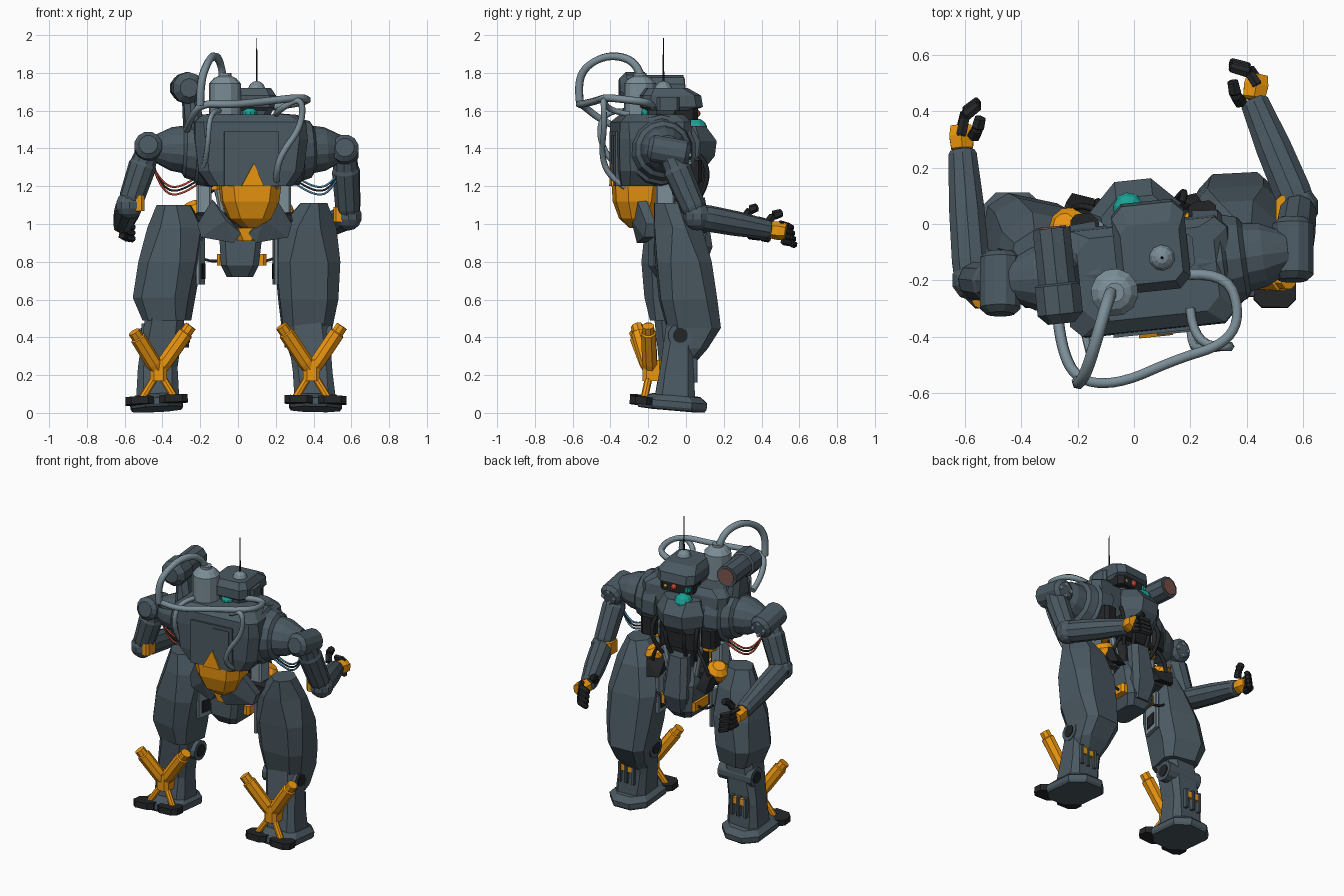
import bpy, bmesh, math
from mathutils import Matrix, Vector as V

def mat(name, *c):
    m = bpy.data.materials.new(name); m.diffuse_color = (*c, 1); return m
GREY = mat("steel", .07, .1, .122); LIGHT = mat("light_steel", .2, .27, .31)
ORANGE = mat("orange", .85, .31, .005); BLACK = mat("black", .016, .018, .02)
TEAL = mat("teal", .01, .36, .3); RED = mat("red", .55, .06, .03)
RUST = mat("rust", .2, .09, .07); BLUE = mat("blue", .05, .2, .35); YELLOW = mat("yellow", .8, .6, .05)
I = Matrix.Identity(4)
F = I          # current placement frame for all helpers

def finish(name, bm, m):
    bmesh.ops.recalc_face_normals(bm, faces=bm.faces)
    bm.transform(F)
    me = bpy.data.meshes.new(name); bm.to_mesh(me); bm.free()
    me.materials.append(m)
    bpy.context.collection.objects.link(bpy.data.objects.new(name, me))

def loft(name, secs, m=GREY):
    """Stacked chamfered rectangles: x0, x1, y0, y1, z, corner cut."""
    bm = bmesh.new(); rings = []
    for a, b, c, d, z, k in secs:
        rings.append([bm.verts.new((x, y, z)) for x, y in ((a+k, c), (b-k, c), (b, c+k), (b, d-k),
                                                           (b-k, d), (a+k, d), (a, d-k), (a, c+k))])
    for p, q in zip(rings, rings[1:]):
        for i in range(8):
            bm.faces.new((p[i], p[i-7], q[i-7], q[i]))
    bm.faces.new(rings[0]); bm.faces.new(rings[-1])
    finish(name, bm, m)

def hull(name, pts, m=GREY):
    bm = bmesh.new()
    for p in pts: bm.verts.new(p)
    bmesh.ops.convex_hull(bm, input=bm.verts)
    finish(name, bm, m)

def plate(name, outline, y, t, m=GREY):
    hull(name, [(x, y + d, z) for x, z in outline for d in (0, t)], m)

def turned(name, a, b, prof, m=GREY, n=10):
    """Turned solid along a->b; profile is (fraction along axis, radius)."""
    a, b = V(a), V(b); q = (b - a).to_track_quat('Z', 'Y'); bm = bmesh.new(); rings = []
    for t, r in prof:
        rings.append([bm.verts.new(a.lerp(b, t) + q @ V((r*math.cos(2*math.pi*(i+.5)/n), r*math.sin(2*math.pi*(i+.5)/n), 0)))
                      for i in range(n)])
    for p, s in zip(rings, rings[1:]):
        for i in range(n):
            bm.faces.new((p[i], p[i-n+1], s[i-n+1], s[i]))
    bm.faces.new(rings[0]); bm.faces.new(rings[-1])
    finish(name, bm, m)

def cyl(name, a, b, r, m=GREY, r2=None, n=10):
    turned(name, a, b, [(0, r), (1, r if r2 is None else r2)], m, n)

def ball(name, p, r, m=GREY, n=10):
    bm = bmesh.new(); bmesh.ops.create_uvsphere(bm, u_segments=n, v_segments=7, radius=r)
    bm.transform(Matrix.Translation(p)); finish(name, bm, m)

def hose(name, pts, r, m=LIGHT):
    cu = bpy.data.curves.new(name, 'CURVE'); cu.dimensions = '3D'
    cu.bevel_depth = r; cu.bevel_resolution = 1; cu.use_fill_caps = True
    s = cu.splines.new('NURBS'); s.points.add(len(pts) - 1)
    for p, c in zip(s.points, pts): p.co = (*c, 1)
    s.order_u = 3; s.use_endpoint_u = True; s.resolution_u = 5
    cu.materials.append(m); o = bpy.data.objects.new(name, cu); o.matrix_world = F.copy()
    bpy.context.collection.objects.link(o)

def turn(x, y, deg):
    p = Matrix.Translation((x, y, 0)); return p @ Matrix.Rotation(math.radians(deg), 4, 'Z') @ p.inverted()

# ---- legs: foot x, thigh yaw, foot roll, thigh and shin sections, piston hub, piston tops
legs = {
 "left": (-.43, -12, -3, [(-.49, -.26, -.18, .06, .49, .04), (-.54, -.24, -.21, .09, .61, .06), (-.51, -.2, -.22, .08, .8, .07),
                 (-.47, -.18, -.2, .04, .98, .09), (-.42, -.24, -.17, -.02, 1.1, .06)],
          [(-.54, -.31, -.17, .04, .06, .04), (-.53, -.32, -.14, .03, .24, .03), (-.49, -.28, -.17, .03, .52, .04)],
          (-.42, .22), [(-.55, -.27, .43), (-.25, -.2, .46)], -1),
 "right": (.41, 3, 1, [(.29, .46, -.09, .05, .27, .04), (.27, .49, -.09, .11, .34, .04), (.24, .5, -.1, .18, .45, .05), (.22, .53, -.14, .16, .6, .06),
                 (.2, .54, -.16, .13, .8, .07), (.22, .52, -.17, .08, .98, .09), (.33, .47, -.17, .0, 1.11, .05)],
           [(.3, .52, -.17, .05, .06, .04), (.29, .5, -.14, .04, .22, .03), (.25, .48, -.1, .05, .5, .04)],
           (.39, .22), [(.23, -.26, .46), (.55, -.2, .46)], 1)}
for side, (cx, yaw, roll, thigh, shin, hub, tops, s) in legs.items():
    F = turn(cx*.85, -.05, yaw)
    loft(side + "_thigh_armour", thigh)
    xi = thigh[-3][0 if s > 0 else 1]
    # inner thigh service panel
    loft(side + "_thigh_panel", [(xi-.012, xi+.012, -.1, .04, z, .005) for z in (.68, .93)], LIGHT)
    loft(side + "_panel_hatch", [(xi-.018, xi+.018, -.07, .02, z, .005) for z in (.71, .79)], BLACK)
    F = I
    # shin, knee discs, ankle guards
    loft(side + "_shin", shin)
    kx = -.385 if s < 0 else .37
    cyl(side + "_knee_axle", (kx-.125, -.03, .41), (kx+.125, -.03, .41), .065, GREY, n=12)
    cyl(side + "_knee_cap", (kx-.13, -.03, .41), (kx+.13, -.03, .41), .04, BLACK, n=12)
    loft(side + "_ankle_hinge", [(cx-.055, cx+.055, -.02, .055, z, .01) for z in (.235, .28)], ORANGE)
    for d in (-.05, 0, .05):
        loft(side + "_ankle_lug", [(cx+d-.01, cx+d+.01, -.02, .06, .16, .003), (cx+d-.01, cx+d+.01, -.02, .06, .29, .003)])
    # tilted foot with stepped plate and heel pads
    F = Matrix.Translation((cx, -.06, .033)) @ Matrix.Rotation(math.radians(-5), 4, 'X') @ Matrix.Rotation(math.radians(roll), 4, 'Y')
    loft(side + "_foot_plate", [(-.13, .13, -.19, .16, -.015, .07), (-.14, .14, -.2, .17, .0, .08), (-.14, .14, -.2, .17, .03, .08),
                               (-.11, .11, -.12, .13, .06, .06)])
    for d in (-1, 1):
        loft(side + "_heel_pad", [(d*.09-.075, d*.09+.075, -.24, -.12, z, .03) for z in (.0, .04)], BLACK)
    F = I
    # crossed orange stabiliser pistons
    h = (hub[0], -.19, hub[1])
    loft(side + "_piston_hub", [(h[0]-.045, h[0]+.045, -.23, -.12, z, .02) for z in (.17, .28)], ORANGE)
    for top, d in zip(tops, (-1, 1)):
        turned(side + "_piston", h, top, [(0, .035), (.2, .042), (.84, .042), (.86, .033), (1, .033)], ORANGE, 8)
        cyl(side + "_piston_foot", h, (h[0] + d*.085, -.22, .08), .02, ORANGE, n=8)
    # hip joint
    cyl(side + "_hip_axle", (.02, -.07, 1.0), (s*.3, -.07, 1.0), .06, BLACK)
    turned(side + "_hip_cap", (s*.22, -.02, 1.04), (s*.25, .0, 1.11), [(0, .07), (.6, .07), (1, .04)], ORANGE)
    hull(side + "_hip_block", [(s*x, y, z) for x, y, z in ((.14, .02, .98), (.24, .06, .96), (.27, .0, 1.08), (.15, -.02, 1.1),
                                                          (.14, .09, .96), (.22, .11, .95), (.24, .08, 1.05))], BLACK)
    hose(side + "_hip_cable", [(s*.06, 0, .82), (s*.15, .05, .78), (s*.22, .02, .84)], .008, BLACK)
    hose(side + "_thigh_cable", [(s*.1, .03, 1.2), (s*.2, .09, 1.16), (s*.22, .04, 1.0)], .012, BLACK)

# ---- pelvis, skirt plates and waist
loft("pelvis", [(-.06, .08, -.16, .06, .72, .03), (-.09, .11, -.2, .1, .78, .03), (-.1, .13, -.2, .09, .95, .03), (-.06, .1, -.14, .03, 1.05, .03)])
loft("crotch_guard", [(-.05, .07, .03, .1, .76, .02), (-.08, .1, .04, .14, .88, .03), (-.06, .08, .0, .1, 1.14, .03)])
loft("tail_tip", [(.0, .1, -.26, -.18, .91, .03), (-.03, .13, -.27, -.18, .98, .03)], ORANGE)
for s in (-1, 1):
    hull("rear_skirt", [(.035+s*x, y+d, z) for x, y, z in ((.02, -.27, .95), (.06, -.26, .9), (.23, -.22, .93), (.25, -.21, 1.0), (.17, -.26, 1.13), (.1, -.29, 1.02))
                        for d in (0, .05)])
    loft("pelvis_bracket", [(.02+s*.1-.03, .02+s*.1+.03, -.1, .07, z, .015) for z in (.78, .84)], ORANGE)
    cyl("waist_strut", (.03+s*.1, .0, 1.0), (.04+s*.17, .0, 1.32), .022, LIGHT, n=8)
    loft("waist_block", [(.03+s*.21-.04, .03+s*.21+.04, -.16, -.06, z, .01) for z in (1.06, 1.22)], LIGHT)
    loft("waist_lug", [(.03+s*.17-.05, .03+s*.17+.05, -.12, -.0, z, .02) for z in (1.18, 1.23)], ORANGE)
loft("waist_column", [(-.06, .13, -.2, .03, z, .04) for z in (.98, 1.35)], BLACK)

# ---- upper body, turned slightly to one side
UPPER = F = turn(.05, -.13, 6)
loft("torso", [(-.17, .27, -.36, -.06, 1.2, .04), (-.23, .33, -.375, -.02, 1.28, .05), (-.25, .35, -.38, .01, 1.45, .05),
               (-.25, .34, -.375, .0, 1.54, .04), (-.2, .29, -.33, -.03, 1.58, .05)])
loft("chest_collar", [(-.08, .14, -.04, .1, 1.3, .04), (-.13, .18, -.04, .15, 1.36, .09), (-.14, .19, -.04, .16, 1.44, .1), (-.1, .15, -.04, .1, 1.52, .06)])
loft("chest_recess", [(-.1, .18, -.08, .06, z, .02) for z in (1.18, 1.32)], BLACK)
for s in (-1, 1):
    loft("chest_block", [(.05+s*.21-.05, .05+s*.21+.05, -.05, .06, z, .02) for z in (1.22, 1.34)], BLACK)
for x in (-.1, -.02, .1, .19):
    hose("chest_cable", [(x, .06, 1.36), (x*1.2, .14, 1.27), (x*.8, .05, 1.12)], .013, BLACK)
plate("back_panel", [(-.1, 1.2), (.19, 1.2), (.19, 1.49), (-.1, 1.49)], -.39, .05)
plate("back_hatch", [(.06, 1.27), (.17, 1.27), (.17, 1.47), (.06, 1.47)], -.397, .03)
loft("orange_tail_shell", [(.01, .1, -.3, -.2, .98, .03), (-.06, .16, -.35, -.17, 1.03, .05), (-.1, .2, -.38, -.14, 1.12, .06),
                           (-.11, .21, -.385, -.13, 1.21, .06)], ORANGE)
plate("tail_spike", [(-.01, 1.2), (.11, 1.2), (.07, 1.29), (.055, 1.32), (.04, 1.29)], -.402, .03, ORANGE)
for s in (-1, 1):
    turned("shoulder_cone", (.05+s*.18, -.16, 1.39), (.05+s*.5, -.15, 1.4),
           [(0, .195), (.28, .185), (.32, .165), (.48, .15), (.53, .125), (.72, .115), (1, .07)], GREY, 14)
    for i, m in enumerate((RED, BLACK, BLUE) if s > 0 else (RED, BLACK, RED)):
        d = .02*i
        hose("shoulder_wire", [(.05+s*.25, -.1, 1.26-d), (.05+s*.36, -.1, 1.18-d), (.05+s*.46, -.12, 1.22-d), (.05+s*.5, -.13, 1.3)], .006,
             BLUE if s > 0 and i != 1 else m)

# ---- head and sensors
loft("head", [(-.03, .15, -.2, .02, 1.54, .04), (-.05, .18, -.21, .03, 1.6, .04), (-.065, .195, -.24, .08, 1.62, .04),
              (-.065, .195, -.24, .07, 1.68, .04), (-.04, .17, -.21, .0, 1.72, .03)])
loft("visor_slot", [(-.05, .18, -.1, .055, z, .03) for z in (1.55, 1.62)], BLACK)
loft("visor_glass", [(-.04, -.0, 0, .062, z, .01) for z in (1.57, 1.6)], TEAL)
ball("eye", (.07, .055, 1.585), .02, RED); ball("side_lamp", (.13, .05, 1.58), .012, YELLOW)
ball("chin_dome", (.0, .06, 1.5), .06, TEAL); ball("rear_dome", (.055, -.2, 1.585), .04, TEAL)
loft("head_side_box", [(.16, .215, -.17, -.05, z, .015) for z in (1.6, 1.67)])
ball("antenna_base", (.1, -.125, 1.71), .047, LIGHT)
cyl("antenna", (.1, -.125, 1.72), (.1, -.125, 1.985), .006, BLACK, .002, 6)
turned("tank", (-.08, -.23, 1.52), (-.08, -.23, 1.8), [(0, .085), (.8, .085), (.9, .06), (.94, .035), (1, .035)], LIGHT, 12)
turned("cannon", (-.28, -.32, 1.72), (-.28, .02, 1.72), [(0, .05), (.1, .085), (.4, .085), (.42, .07), (1, .07)], GREY, 10)
cyl("cannon_lens", (-.28, 0, 1.72), (-.28, .026, 1.72), .055, RUST)
loft("cannon_mount", [(-.29, -.18, -.27, -.08, 1.5, .03), (-.3, -.23, -.24, -.1, 1.7, .03)])
F = I

# ---- hoses behind the back
hose("tank_hose", [(-.08, -.24, 1.78), (-.09, -.26, 1.86), (-.13, -.4, 1.9), (-.17, -.53, 1.84), (-.2, -.575, 1.74), (-.2, -.56, 1.63)], .022)
hose("long_hose", [(-.27, -.33, 1.5), (-.26, -.44, 1.54), (-.2, -.56, 1.64), (-.05, -.57, 1.63), (.15, -.48, 1.65), (.32, -.43, 1.67),
                   (.38, -.33, 1.66), (.33, -.17, 1.64), (.19, -.18, 1.62)], .02)
hose("drop_hose", [(.2, -.3, 1.58), (.21, -.42, 1.6), (.34, -.44, 1.68), (.34, -.43, 1.52), (.22, -.45, 1.36), (.2, -.4, 1.24), (.2, -.28, 1.17)], .017)
hose("side_hose", [(-.1, -.33, 1.6), (-.15, -.45, 1.6), (-.16, -.46, 1.4), (-.18, -.36, 1.3)], .015)

# ---- arms: shoulder, elbow, wrist, finger points, thumb points
arms = {"left": ((-.475, -.21, 1.4), (-.575, -.2, 1.1), (-.61, .26, 1.0), [(-.615, .35), (-.6, .4), (-.55, .44)], [(-.57, .31), (-.555, .34), (-.545, .38)]),
        "right": ((.565, -.09, 1.385), (.585, .06, 1.04), (.425, .44, .97), [(.44, .53), (.41, .555), (.34, .575)], [(.38, .43), (.36, .46), (.35, .51)])}
for side, (sh, el, wr, fing, thumb) in arms.items():
    s = -1 if side == "left" else 1
    sh, el, wr = V(sh), V(el), V(wr)
    turned(side + "_shoulder_joint", sh - V((0, .11, -.02)), sh + V((0, .11, -.02)), [(0, .05), (.1, .075), (.9, .075), (1, .05)], GREY, 12)
    for i in range(4):
        o = V((.04*math.cos(i*math.pi/2), 0, .04*math.sin(i*math.pi/2) - .02))
        cyl(side + "_shoulder_bolt", sh + o + V((0, .1, 0)), sh + o + V((0, .118, 0)), .014, LIGHT, n=6)
    turned(side + "_upper_arm", sh, el, [(0, .06), (.25, .068), (.3, .075), (.85, .068), (1, .055)], GREY, 10)
    ball(side + "_elbow", el, .075)
    loft(side + "_elbow_cover", [(el.x-s*.05-.03, el.x-s*.05+.03, el.y-.06, el.y+.04, el.z+z, .015) for z in (-.03, .05)], ORANGE)
    turned(side + "_forearm", el, wr, [(0, .065), (.15, .07), (.55, .066), (.97, .053), (1, .045)], GREY, 10)
    # orange palm with jointed black fingers
    k = V((*fing[0], wr.z - .01))
    turned(side + "_palm", wr, k, [(0, .03), (.1, .045), (.6, .05), (1, .042)], ORANGE, 6)
    for j in range(4):
        p = [V((x, y - .006*j, wr.z - .06 + .03*j - .01*i)) for i, (x, y) in enumerate(fing)]
        p[0] -= V((0, .02, 0))
        for a, b in zip(p, p[1:]): turned(side + "_finger", a, b, [(0, .017), (.1, .021), (.9, .019), (1, .012)], BLACK, 6)
    t = [V((x, y, wr.z + z)) for (x, y), z in zip(thumb, (.03, .075, .09))]
    for a, b in zip(t, t[1:]): turned(side + "_thumb", a, b, [(0, .02), (.1, .025), (.9, .022), (1, .014)], BLACK, 6)
